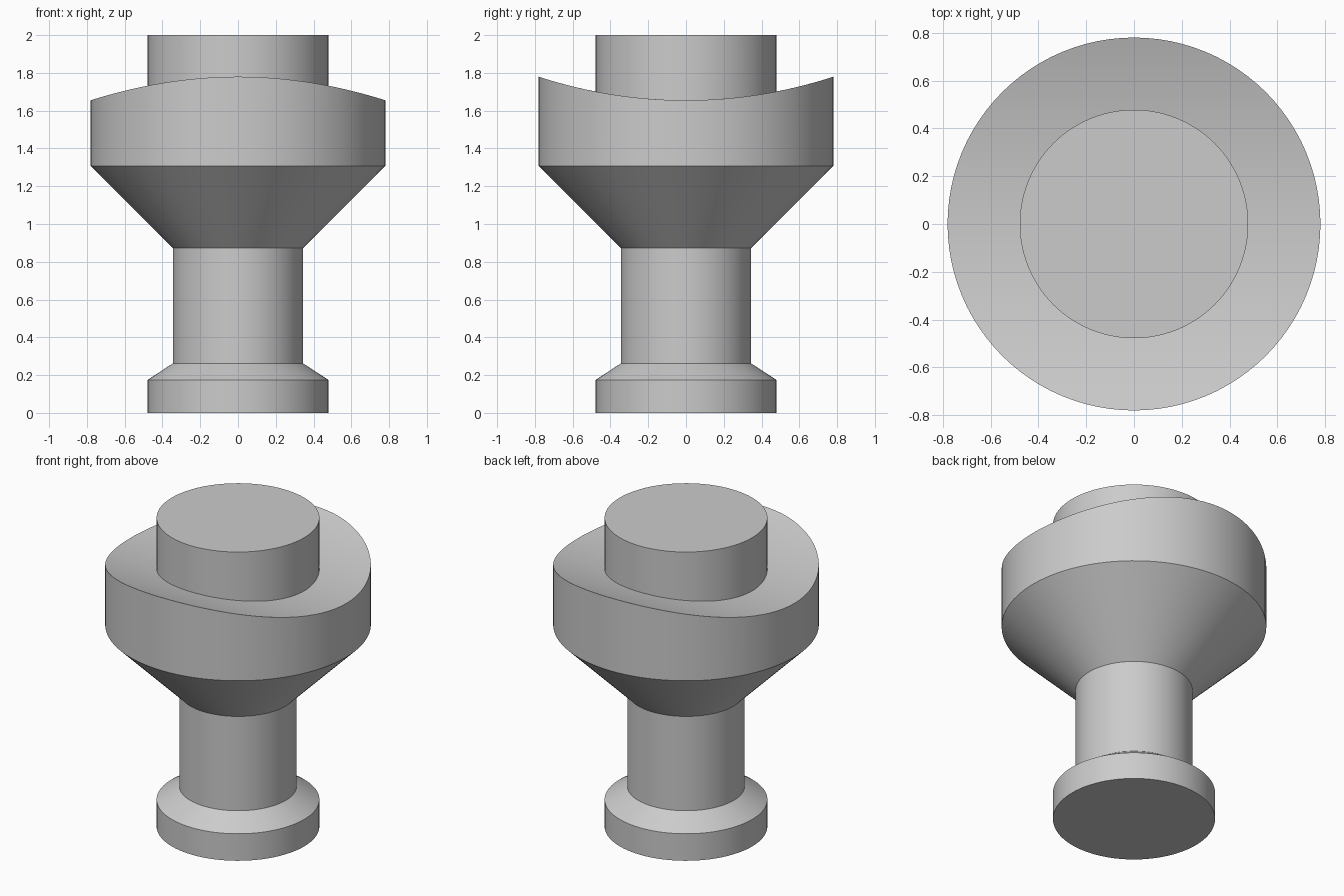
import bpy
import bmesh
import math

if "Cube" in bpy.data.objects:
    bpy.data.objects.remove(bpy.data.objects["Cube"])

SEGMENTS = 96
R_HEAD, R_PIN, R_STEM = 0.78, 0.478, 0.345
DISH_LOW, DISH_RADIUS = 1.655, 2.5


def dish(y):
    """Height of the concave trough that runs along x."""
    return DISH_LOW + DISH_RADIUS - math.sqrt(DISH_RADIUS ** 2 - y * y)


# Profile from the foot upward; a height of None follows the trough
profile = [(R_PIN, 0), (R_PIN, 0.175), (R_STEM, 0.262), (R_STEM, 0.873),
           (R_HEAD, 1.307)]
STEPS = 8
profile += [(R_HEAD + (R_PIN - R_HEAD) * i / STEPS, None) for i in range(STEPS + 1)]
profile.append((R_PIN, 2.0))

# Turned body: rings of vertices bridged with quads
bm = bmesh.new()
rings = []
for r, z in profile:
    ring = []
    for i in range(SEGMENTS):
        a = math.tau * i / SEGMENTS
        x, y = r * math.cos(a), r * math.sin(a)
        ring.append(bm.verts.new((x, y, dish(y) if z is None else z)))
    rings.append(ring)
for low, high in zip(rings, rings[1:]):
    for i in range(SEGMENTS):
        j = (i + 1) % SEGMENTS
        bm.faces.new((low[i], low[j], high[j], high[i]))

# Flat end caps
bm.faces.new(rings[0][::-1])
bm.faces.new(rings[-1])
bmesh.ops.recalc_face_normals(bm, faces=bm.faces)

mesh = bpy.data.meshes.new("turned_pin")
bm.to_mesh(mesh)
bm.free()
pin = bpy.data.objects.new("turned_pin", mesh)
bpy.context.collection.objects.link(pin)

# Plain grey finish
grey = bpy.data.materials.new("grey")
grey.diffuse_color = (0.6, 0.6, 0.6, 1)
grey.use_nodes = True
grey.node_tree.nodes["Principled BSDF"].inputs["Base Color"].default_value = grey.diffuse_color
mesh.materials.append(grey)

# Smooth round walls, sharp rims
bpy.context.view_layer.objects.active = pin
pin.select_set(True)
bpy.ops.object.shade_smooth_by_angle(angle=math.radians(25))
